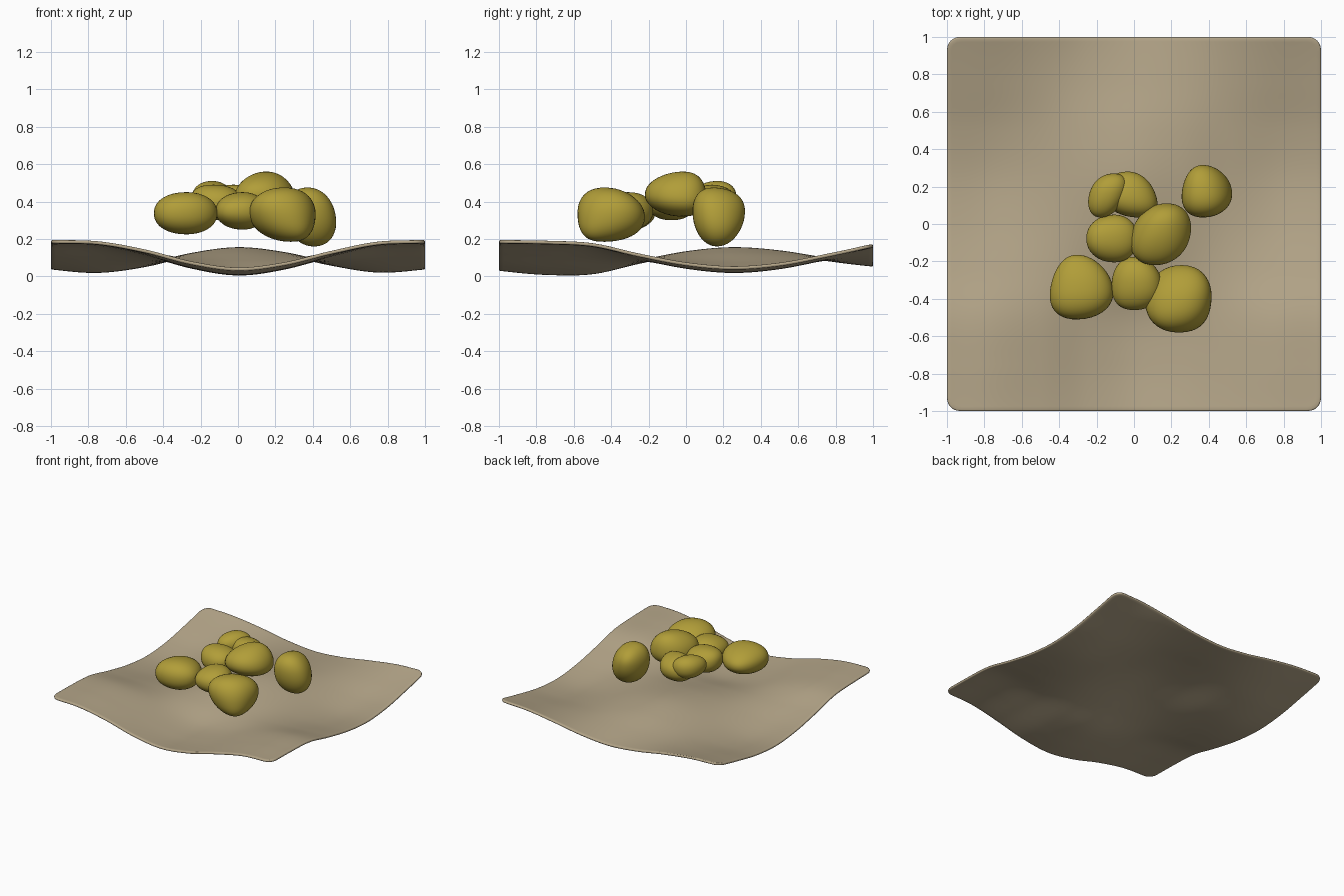
import bpy, bmesh, math
from mathutils import Vector

cube = bpy.data.objects.get("Cube")
if cube:
    bpy.data.objects.remove(cube)


def material(name, colour):
    mat = bpy.data.materials.new(name)
    mat.use_nodes = True
    mat.diffuse_color = (*colour, 1)
    mat.node_tree.nodes["Principled BSDF"].inputs["Base Color"].default_value = (*colour, 1)
    return mat


def add_object(name, bm, mat):
    bmesh.ops.recalc_face_normals(bm, faces=bm.faces)
    for face in bm.faces:
        face.smooth = True
    mesh = bpy.data.meshes.new(name)
    bm.to_mesh(mesh)
    bm.free()
    mesh.materials.append(mat)
    obj = bpy.data.objects.new(name, mesh)
    bpy.context.collection.objects.link(obj)
    return obj


def wave(samples, t):
    """Smooth curve through evenly spaced samples for t from -1 to 1."""
    last = len(samples) - 1
    u = (min(max(t, -1), 1) + 1) / 2 * last
    i = min(int(u), last - 1)
    f = u - i
    p1, p2 = samples[i], samples[i + 1]
    p0 = samples[i - 1] if i else 2 * p1 - p2
    p3 = samples[i + 2] if i + 2 <= last else 2 * p2 - p1
    return p1 + f / 2 * (p2 - p0 + f * (2 * p0 - 5 * p1 + 4 * p2 - p3
                                        + f * (3 * (p1 - p2) + p3 - p0)))


cloth_mat = material("beige cloth", (0.46, 0.38, 0.25))
stone_mat = material("mustard yellow", (0.44, 0.34, 0.04))

# Rippled cloth: a grid with rounded corners lifted by two crossed waves
ACROSS = [-.95, -1.03, -.45, .5, 1, .57, -.33, -1, -.95]
ALONG = [-.9, -1.02, -.9, -.12, .55, .85, .6, 0, -.6]
RADIUS = 0.07


def cloth_height(x, y):
    return 0.085 + 0.073 * wave(ACROSS, x) * wave(ALONG, y) + 0.02 * (x ** 4 + y ** 4)


bm = bmesh.new()
bmesh.ops.create_grid(bm, x_segments=80, y_segments=80, size=1)
for v in bm.verts:
    x, y = v.co.x, v.co.y
    core = 1 - RADIUS
    cx, cy = abs(x) - core, abs(y) - core
    if cx > 0 and cy > 0:
        shrink = max(cx, cy) / math.hypot(cx, cy)
        x = math.copysign(core + cx * shrink, x)
        y = math.copysign(core + cy * shrink, y)
    v.co = (x, y, cloth_height(x, y))
cloth = add_object("cloth", bm, cloth_mat)
solid = cloth.modifiers.new("Thickness", "SOLIDIFY")
solid.thickness = 0.018
solid.offset = 0
bevel = cloth.modifiers.new("Soft rim", "BEVEL")
bevel.width = 0.007
bevel.segments = 2
bevel.angle_limit = math.radians(50)


# Rounded lumps: egg shapes, sheared and then fitted to a box
def lump(name, low, high, narrow, shear=(0, 0, 0)):
    bm = bmesh.new()
    bmesh.ops.create_uvsphere(bm, u_segments=40, v_segments=24, radius=1)
    narrow = Vector(narrow)
    strength = narrow.length
    axis = narrow.normalized()
    for v in bm.verts:
        p = Vector([math.copysign(abs(c) ** 0.93, c) for c in v.co])
        along = p.dot(axis)
        p = axis * along + (p - axis * along) * (1 - strength * along)
        v.co = (p.x + shear[0] * p.y + shear[1] * p.z, p.y + shear[2] * p.z, p.z)
    for i in range(3):
        least = min(v.co[i] for v in bm.verts)
        span = max(v.co[i] for v in bm.verts) - least
        for v in bm.verts:
            v.co[i] = low[i] + (v.co[i] - least) / span * (high[i] - low[i])
    return add_object(name, bm, stone_mat)


lump("front_left_lump", (.06, -.58, .185), (.415, -.22, .475), (.1, -.15, -.2), (0, -.1, 0))
lump("front_right_lump", (-.45, -.51, .225), (-.11, -.165, .45), (-.05, .22, 0))
lump("front_middle_lump", (-.12, -.46, .25), (.15, -.175, .45), (-.1, -.1, 0))
lump("top_lump", (-.02, -.22, .32), (.305, .11, .56), (0, .1, .2), (.2, 0, 0))
lump("right_lump", (-.255, -.205, .3), (.02, .05, .49), (-.1, 0, .1))
lump("back_lump", (-.17, .035, .285), (.125, .28, .49), (.05, .15, 0), (-.2, 0, 0))
lump("back_right_lump", (-.245, .035, .34), (-.035, .27, .51), (0, -.1, 0), (.35, 0, 0))
lump("back_left_lump", (.255, .035, .16), (.525, .315, .475), (-.05, .2, .08), (0, -.15, 0))
